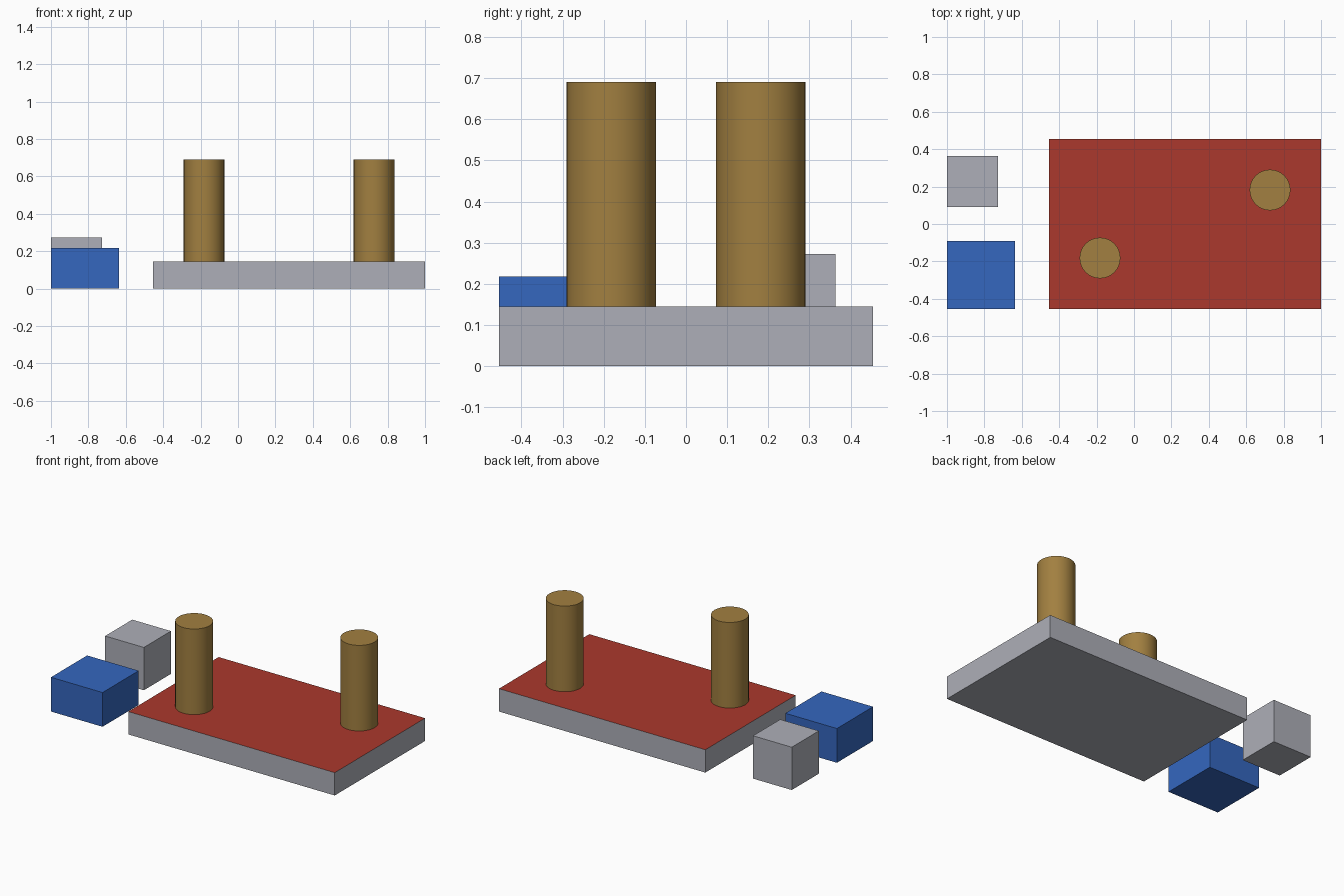
import bpy, bmesh, math

if "Cube" in bpy.data.objects:
    bpy.data.objects.remove(bpy.data.objects["Cube"])

U = 2 / 11  # base module of the layout


def material(name, rgb):
    m = bpy.data.materials.new(name)
    m.diffuse_color = (*rgb, 1)
    m.use_nodes = True
    m.node_tree.nodes["Principled BSDF"].inputs["Base Color"].default_value = m.diffuse_color
    return m


grey = material("light_grey", (0.42, 0.43, 0.48))
red = material("brick_red", (0.41, 0.04, 0.026))
blue = material("blue", (0.035, 0.135, 0.52))
ochre = material("ochre", (0.36, 0.215, 0.052))


def box(name, x, y, size, mat, top_mat=None):
    """Box standing on the ground with its minimum corner at x, y."""
    bm = bmesh.new()
    bmesh.ops.create_cube(bm, size=1)
    for v in bm.verts:
        v.co = [(c + 0.5) * s * U for c, s in zip(v.co, size)]
    me = bpy.data.meshes.new(name)
    me.materials.append(mat)
    if top_mat:
        me.materials.append(top_mat)
        bm.normal_update()
        for f in bm.faces:
            f.material_index = int(f.normal.z > 0.5)
    bm.to_mesh(me)
    bm.free()
    ob = bpy.data.objects.new(name, me)
    ob.location = (x * U, y * U, 0)
    bpy.context.collection.objects.link(ob)


def post(name, x, y):
    bpy.ops.mesh.primitive_cylinder_add(vertices=32, radius=0.6 * U, depth=3 * U,
                                        location=(x * U, y * U, 2.3 * U))
    ob = bpy.context.object
    ob.name = name
    ob.data.materials.append(ochre)
    bpy.ops.object.shade_smooth_by_angle(angle=math.radians(30))


# Slab with red top, and two round posts on it
box("base_slab", -2.5, -2.5, (8, 5, 0.8), grey, red)
post("post_front_left", -1, -1)
post("post_back_right", 4, 1)

# Loose blocks beside the slab
box("blue_block", -5.5, -2.5, (2, 2, 1.2), blue)
box("grey_block", -5.5, 0.5, (1.5, 1.5, 1.5), grey)
